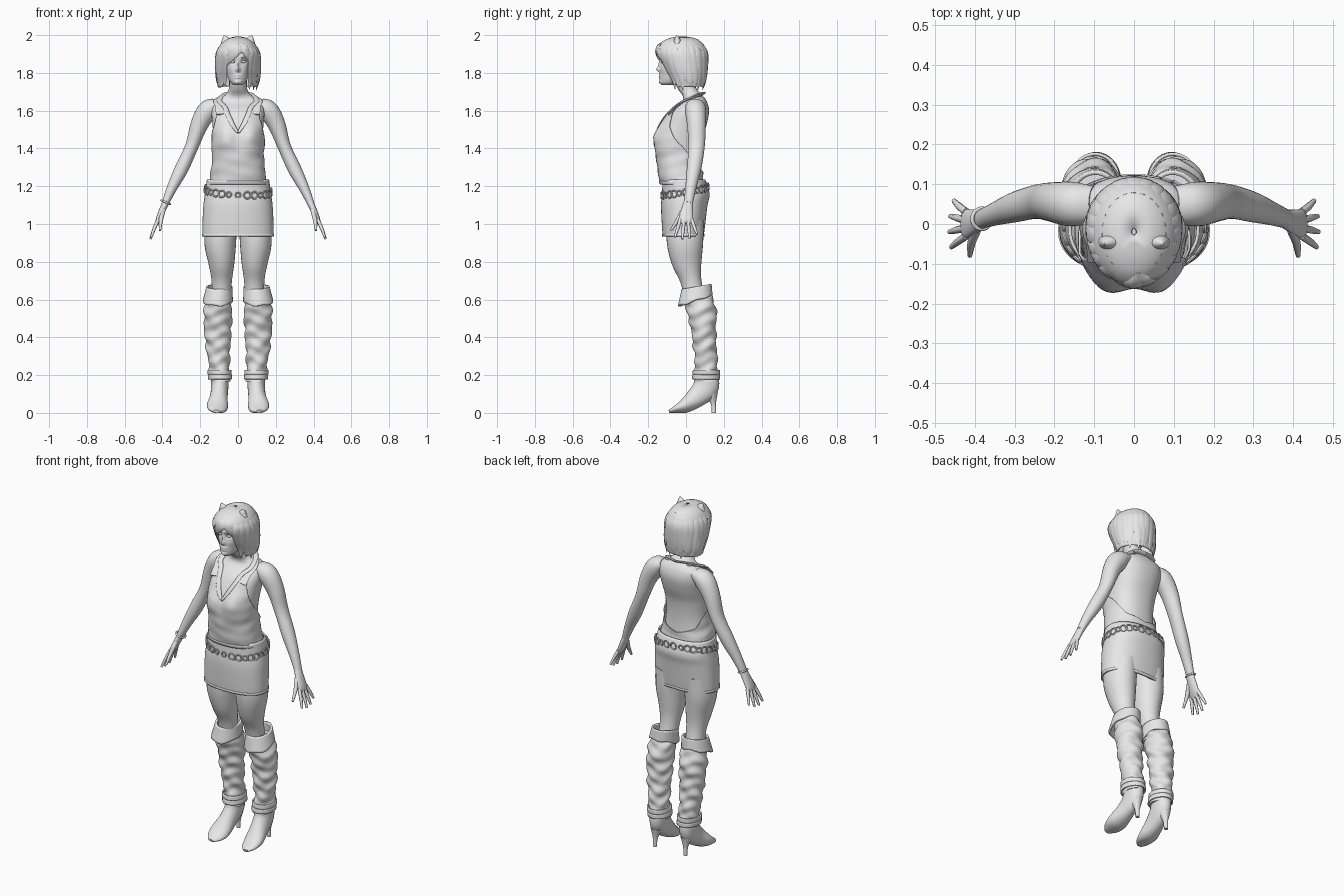
import bpy, bmesh, random
from math import sin, cos, pi, exp, copysign
from mathutils import Vector

random.seed(4)
if "Cube" in bpy.data.objects:
    bpy.data.objects.remove(bpy.data.objects["Cube"])

grey = bpy.data.materials.new("plain grey")
grey.use_nodes = True
grey.diffuse_color = (0.8, 0.8, 0.8, 1)
grey.node_tree.nodes["Principled BSDF"].inputs["Base Color"].default_value = grey.diffuse_color


def at(keys, rows, t):
    """Smooth interpolation of rows of numbers at parameter t."""
    n = len(keys)
    i = max(k for k in range(n - 1) if k == 0 or keys[k] <= t)
    h = keys[i + 1] - keys[i]
    u = min(max((t - keys[i]) / h, 0), 1)

    def slope(k, c):
        a, b = max(k - 1, 0), min(k + 1, n - 1)
        return (rows[b][c] - rows[a][c]) / (keys[b] - keys[a]) * h
    return [(1 + 2 * u) * (1 - u) ** 2 * rows[i][c] + u * (1 - u) ** 2 * slope(i, c)
            + u * u * (3 - 2 * u) * rows[i + 1][c] + u * u * (u - 1) * slope(i + 1, c)
            for c in range(len(rows[0]))]


def piecewise(table):
    """Straight-line function of the angle away from the front."""
    def f(t):
        t = abs(t)
        for (a, p), (b, q) in zip(table, table[1:]):
            if t <= b:
                return p + (q - p) * (t - a) / (b - a)
        return table[-1][1]
    return f


def finish(ob, mirror=False, thick=0):
    ob.data.materials.clear()
    ob.data.materials.append(grey)
    if thick:
        m = ob.modifiers.new("thickness", "SOLIDIFY")
        m.thickness, m.offset = thick, 0
    if mirror:
        ob.modifiers.new("mirror", "MIRROR")
    bpy.ops.object.select_all(action="DESELECT")
    ob.select_set(True)
    bpy.context.view_layer.objects.active = ob
    bpy.ops.object.shade_smooth_by_angle(angle=0.9)
    return ob


def skin(name, rings, caps, **kw):
    """Join rings of points into one surface."""
    bm = bmesh.new()
    loops = [[bm.verts.new(p) for p in r] for r in rings]
    n = len(loops[0])
    for a, b in zip(loops, loops[1:]):
        for j in range(n):
            k = (j + 1) % n
            bm.faces.new((a[j], a[k], b[k], b[j]))
    if caps:
        bm.faces.new(loops[0])
        bm.faces.new(loops[-1])
    bmesh.ops.recalc_face_normals(bm, faces=bm.faces)
    me = bpy.data.meshes.new(name)
    bm.to_mesh(me)
    bm.free()
    ob = bpy.data.objects.new(name, me)
    bpy.context.collection.objects.link(ob)
    return finish(ob, **kw)


def surface(rows, t, z, pad=0, e=2.0, bumps=(), wrinkle=0):
    """Point on a body of stacked sections (z, cx, cy, rx, ry); t = 0 is the front."""
    _, cx, cy, rx, ry = at([r[0] for r in rows], rows, z)
    pad += wrinkle * (sin(95 * z + 2 * sin(2 * t)) + sin(57 * z - 3 * t))
    s, c = (copysign(abs(v) ** (2 / e), v) for v in (sin(t), cos(t)))
    x, y = cx + (rx + pad) * s, cy - (ry + pad) * c
    if c > 0:
        for bx, bz, wx, wz, amount in bumps:
            y -= amount * exp(-((abs(x) - bx) / wx) ** 2 - ((z - bz) / wz) ** 2)
    return Vector((x, y, z))


def shell(name, rows, lo, hi, cols=48, steps=24, caps=False, mirror=False, thick=0, **kw):
    """Section body between a lower and an upper edge, each a height or a function of angle."""
    def edge(f, t):
        return f(t) if callable(f) else f
    angles = [2 * pi * j / cols - pi for j in range(cols)]
    rings = [[surface(rows, t, edge(lo, t) + (edge(hi, t) - edge(lo, t)) * i / steps, **kw)
              for t in angles] for i in range(steps + 1)]
    return skin(name, rings, caps, mirror=mirror, thick=thick)


def tube(name, pts, ref=(0, 1, 0), sides=16, per=5, mirror=False):
    """Sweep along points (x, y, z, width, depth); depth runs along ref."""
    keys = list(range(len(pts)))
    rings = []
    for i in range((len(pts) - 1) * per + 1):
        t = i / per
        c = at(keys, pts, t)
        d = Vector(at(keys, pts, t + .05)[:3]) - Vector(at(keys, pts, t - .05)[:3])
        d.normalize()
        n = Vector(ref)
        n = (n - d * n.dot(d)).normalized()
        s = d.cross(n)
        ring = [Vector(c[:3]) + s * c[3] * cos(a) + n * c[4] * sin(a)
                for a in (2 * pi * j / sides for j in range(sides))]
        for p in ring:
            p.z = max(p.z, 0)
        rings.append(ring)
    return skin(name, rings, True, mirror=mirror)


# Torso with neck, and the open-backed vest
torso = [(1.18, 0, -.01, .15, .1), (1.24, 0, -.025, .137, .105), (1.35, 0, -.035, .125, .11),
         (1.45, 0, -.03, .13, .115), (1.53, 0, -.005, .135, .115), (1.6, 0, .022, .14, .1),
         (1.65, 0, .045, .125, .065), (1.68, 0, .035, .072, .053), (1.71, 0, .01, .05, .05),
         (1.77, 0, -.02, .046, .05)]
bust = [(.07, 1.46, .05, .07, .024)]
shell("torso", torso, 1.18, 1.77, steps=50, caps=True, e=2.3, bumps=bust)
neckline = piecewise([(0, 1.475), (.42, 1.62), (.62, 1.62), (1, 1.52), (1.6, 1.42), (2.4, 1.3), (3.15, 1.27)])
shell("vest", torso, 1.21, neckline, cols=80, thick=.006, pad=.01, e=2.3, bumps=bust, wrinkle=.0012)
shell("vest_hem", torso, 1.21, 1.228, steps=3, thick=.008, pad=.013, e=2.3)


# Collar trim along the neckline and the halter strap behind the neck
def on_chest(t, z, w):
    return (*surface(torso, t, z, pad=.013, e=2.3, bumps=bust), w, .005)


tube("collar", [on_chest(.01, 1.485, .008)] + [on_chest(t, neckline(t), .013) for t in (.15, .3, .42)]
     + [on_chest(.8, 1.655, .014), (.062, .075, 1.69, .014, .005), (0, .093, 1.69, .014, .005)],
     ref=(0, -.5, 1), mirror=True)
tube("halter_strap", [on_chest(.55, 1.58, .03), on_chest(.62, 1.62, .026), on_chest(.95, 1.655, .018),
                      (.066, .08, 1.682, .014, .005)], ref=(0, -.5, 1), mirror=True)

# Skirt and its belt of linked rings
skirt = [(.93, 0, -.015, .184, .104), (1, 0, -.013, .184, .111), (1.1, 0, -.009, .179, .119),
         (1.16, 0, -.001, .171, .122), (1.24, 0, -.012, .16, .108)]
shell("skirt", skirt, .935, 1.235, cols=64, thick=.008, e=2.3)
shell("skirt_hem", skirt, .935, .948, steps=2, thick=.006, e=2.3, pad=.004)
links = []
count = 28
for i in range(count):
    t = 2 * pi * i / count
    spot = surface(skirt, t, 1.2 - .024 * (1 + cos(t - .35)), pad=.008, e=2.3)
    out = Vector((sin(t) / .17, -cos(t) / .12, 0))
    bpy.ops.mesh.primitive_torus_add(location=spot, rotation=out.to_track_quat("Z", "Y").to_euler(),
                                     major_radius=.018 if i % 3 else .013, minor_radius=.0045,
                                     major_segments=14, minor_segments=6)
    links.append(bpy.context.object)
bpy.ops.object.select_all(action="DESELECT")
for ob in links:
    ob.select_set(True)
bpy.context.view_layer.objects.active = links[0]
bpy.ops.object.join()
links[0].name = "belt_rings"
finish(links[0])

# Arms and hands
tube("arm", [(.1, .05, 1.635, .03, .045), (.155, .05, 1.605, .054, .056), (.203, .055, 1.53, .047, .05),
             (.245, .056, 1.41, .035, .043), (.3, .042, 1.29, .036, .038), (.35, .025, 1.19, .027, .029),
             (.385, .012, 1.11, .019, .024)], sides=24, mirror=True)
tube("palm", [(.38, .013, 1.12, .019, .024), (.4, .006, 1.075, .017, .031), (.422, 0, 1.025, .013, .037),
              (.43, 0, 1.003, .007, .032)], mirror=True)
for i, finger in enumerate(("index", "middle", "ring", "little")):
    y = -.03 + .02 * i
    reach = (.9, 1, .95, .75)[i]
    tube(finger + "_finger", [(.422, y, 1.025, .01, .01), (.422 + .024 * reach, y * 1.5, 1.02 - .05 * reach, .009, .009),
                              (.42 + .044 * reach, y * 1.95, 1.02 - .1 * reach, .006, .006)],
         sides=8, mirror=True)
tube("thumb", [(.395, -.012, 1.075, .012, .014), (.408, -.045, 1.02, .011, .011), (.413, -.08, .965, .006, .006)],
     sides=8, mirror=True)
bpy.ops.mesh.primitive_torus_add(location=(-.383, .013, 1.115), rotation=(0, .4, 0),
                                 major_radius=.026, minor_radius=.005)
bpy.context.object.name = "bracelet"
finish(bpy.context.object)

# Legs and slouched boots
tube("leg", [(.09, -.005, 1.02, .083, .1), (.094, -.005, .9, .084, .096), (.088, .004, .8, .07, .08),
             (.086, .026, .7, .054, .056), (.09, .05, .58, .05, .055)], sides=28, mirror=True)
shaft = [(.15, .093, .105, .052, .066), (.25, .1, .108, .054, .06), (.35, .105, .1, .064, .061),
         (.45, .107, .092, .072, .066), (.55, .105, .08, .073, .08), (.64, .1, .06, .058, .068)]
shell("boot_shaft", shaft, .165, .63, steps=60, mirror=True, caps=True, wrinkle=.0032)
for z in (.178, .204):
    shell("ankle_band", shaft, z, z + .024, steps=4, mirror=True, thick=.008, pad=.007)
cuff = [(.54, .113, .05, .082, .092), (.62, .104, .055, .07, .08), (.7, .095, .06, .058, .068)]
shell("boot_cuff", cuff, lambda t: .594 - .028 * cos(t) + .004 * sin(5 * t),
      lambda t: .668 - .014 * cos(t), steps=8, mirror=True, thick=.012)
tube("boot_foot", [(.095, .112, .2, .048, .06), (.097, .104, .135, .046, .068), (.102, .055, .082, .047, .055),
                   (.109, -.005, .038, .056, .038), (.112, -.055, .018, .046, .02),
                   (.113, -.09, .008, .018, .008)], sides=24, mirror=True)
tube("boot_heel", [(.098, .135, .1, .032, .034), (.099, .145, .05, .014, .014), (.1, .148, 0, .011, .012)],
     mirror=True)

# Head: face modelled with soft bumps for nose, sockets, cheeks, lips and chin
head = [(1.735, 0, -.095, .022, .03), (1.75, 0, -.08, .04, .055), (1.79, 0, -.045, .06, .092),
        (1.84, 0, -.032, .07, .104), (1.9, 0, -.03, .073, .108), (1.95, 0, -.03, .06, .085),
        (1.975, 0, -.03, .03, .045)]
features = [(0, 1.818, .011, .013, .019), (0, 1.842, .008, .02, .01), (.03, 1.858, .016, .011, -.009),
            (.03, 1.88, .025, .01, .004), (.04, 1.82, .02, .02, .004), (0, 1.788, .02, .006, .007),
            (0, 1.775, .018, .006, .007), (0, 1.75, .018, .012, .008)]
shell("head", head, 1.735, 1.975, cols=112, steps=70, caps=True, e=2.1, bumps=features)
tube("eye", [(.015, -.128, 1.857, .002, .002), (.03, -.127, 1.859, .007, .006), (.045, -.118, 1.861, .002, .002)],
     mirror=True)
tube("eyebrow", [(.013, -.141, 1.877, .002, .002), (.032, -.136, 1.884, .003, .003), (.05, -.119, 1.879, .001, .001)],
     sides=8, mirror=True)

# Bobbed hair: a cap open at the face, with flat overlapping locks
hair = [(1.7, 0, .012, .097, .078), (1.78, 0, .008, .11, .094), (1.86, 0, -.012, .112, .12),
        (1.92, 0, -.024, .104, .128), (1.96, 0, -.024, .08, .103), (1.982, 0, -.02, .045, .06),
        (1.99, 0, -.02, .006, .008)]
fringe = piecewise([(0, 1.915), (.35, 1.9), (.55, 1.87), (.75, 1.75), (.95, 1.725), (3.15, 1.73)])
shell("hair_cap", hair, fringe, 1.99, cols=96, steps=30, thick=.008, caps=False)


def lock(name, path, width, depth=.006):
    """Tapered flat lock through (angle, height) stops on the hair."""
    shape = (.35, .9, 1, .75, .06)
    pts = [(*surface(hair, t, z, pad=.004), width * w, depth * w) for (t, z), w in zip(path, shape)]
    mid = path[2][0]
    tube(name, pts, ref=(sin(mid), -cos(mid), .1), sides=8)


for i in range(19):
    t = .72 + (2 * pi - 1.44) * i / 18
    low = 1.712 + random.uniform(-.008, .022)
    lean = random.uniform(-.14, .14)
    heights = (1.965, 1.91, 1.84, 1.77, low)
    lock("hair_lock", [(t + lean * k / 4, z) for k, z in enumerate(heights)], .025)
for i in range(4):
    end = -.18 - .17 * i
    drop = 1.885 - .018 * i
    lock("bang", [(.15 + (end - .15) * k / 4, 1.965 + (drop - 1.965) * k / 4) for k in range(5)], .024)
for i in range(2):
    lock("bang", [(.15 + (.4 + .2 * i) * k / 4, 1.965 - (.08 + .04 * i) * k / 4) for k in range(5)], .022)

# Pointed animal ears on top
tube("pointed_ear", [(.057, -.045, 1.94, .034, .024), (.063, -.046, 1.968, .027, .019),
                     (.07, -.048, 1.988, .013, .01), (.074, -.049, 1.999, .002, .002)], mirror=True)
